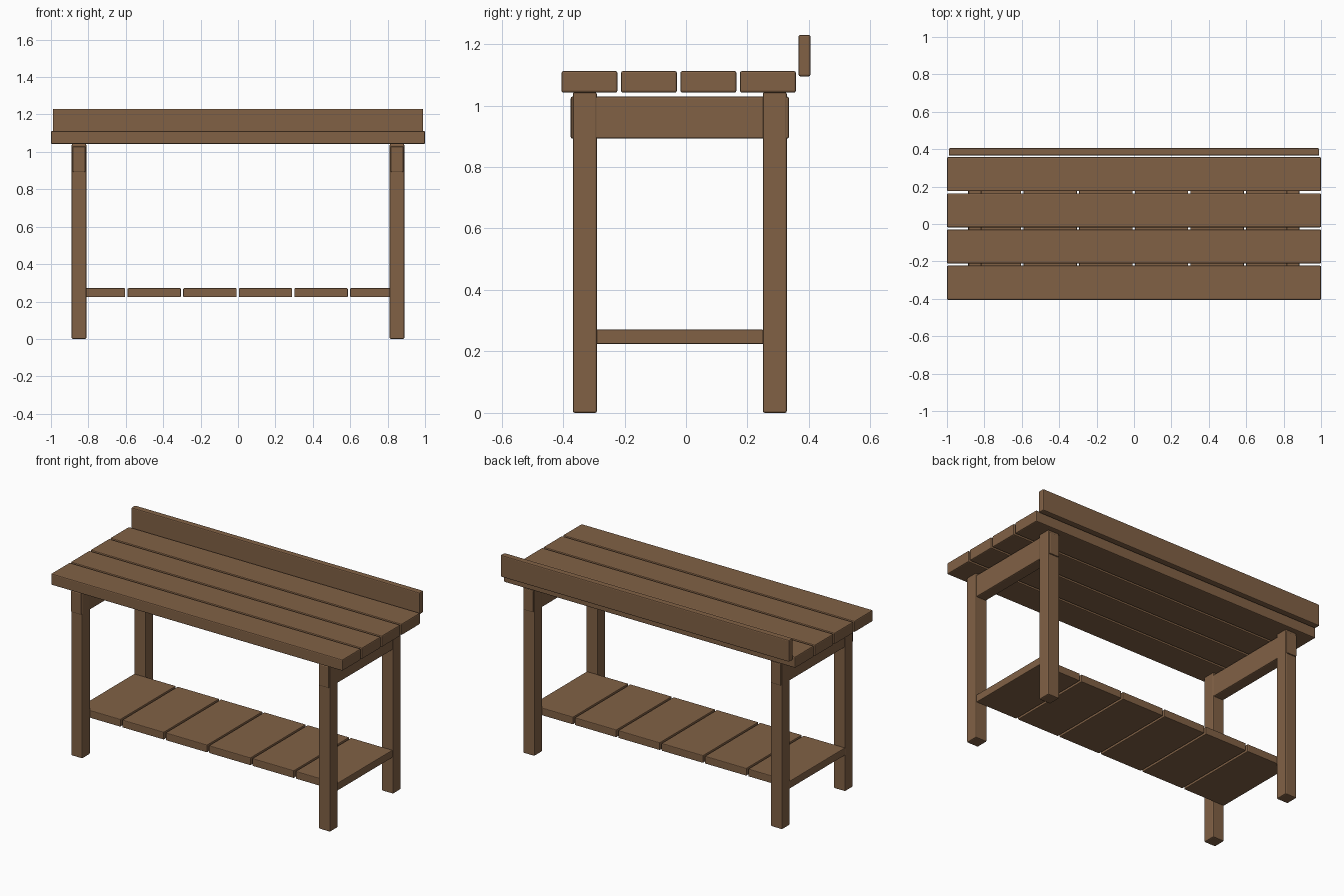
import bpy
import bmesh
from mathutils import Vector

cube = bpy.data.objects.get("Cube")
if cube:
    bpy.data.objects.remove(cube, do_unlink=True)

# One brown wood colour for everything
BROWN = (0.22, 0.12, 0.06, 1)
wood = bpy.data.materials.new("brown_wood")
wood.use_nodes = True
wood.diffuse_color = BROWN
wood.node_tree.nodes["Principled BSDF"].inputs["Base Color"].default_value = BROWN


def board(name, low, high, bevel=0.006):
    """A timber board between two corners, with softened edges."""
    low, high = Vector(low), Vector(high)
    size = high - low
    bm = bmesh.new()
    bmesh.ops.create_cube(bm, size=1)
    bmesh.ops.scale(bm, vec=size, verts=bm.verts)
    mesh = bpy.data.meshes.new(name)
    bm.to_mesh(mesh)
    bm.free()
    mesh.materials.append(wood)
    obj = bpy.data.objects.new(name, mesh)
    obj.location = (low + high) / 2
    bpy.context.collection.objects.link(obj)
    mod = obj.modifiers.new("soft_edges", 'BEVEL')
    mod.width = bevel
    mod.segments = 2
    return obj


# Table top planks
for i in range(4):
    y = -0.405 + i * 0.1935
    board(f"top_plank_{i + 1}", (-1, y, 1.042), (1, y + 0.182, 1.112))

# Raised board along the back
board("back_board", (-0.99, 0.366, 1.095), (0.99, 0.405, 1.23))

# Legs and the rails joining them at each end
for side, x in (("right", -0.85), ("left", 0.85)):
    for end, y in (("front", -0.329), ("back", 0.289)):
        board(f"{end}_{side}_leg", (x - 0.039, y - 0.039, 0),
              (x + 0.039, y + 0.039, 1.043))
    board(f"{side}_rail", (x - 0.035, -0.375, 0.892), (x + 0.035, 0.335, 1.029))

# Lower shelf slats, set crosswise between the front and back legs
for i in range(6):
    x = -0.888 + i * 0.2975
    board(f"shelf_slat_{i + 1}", (x, -0.292, 0.224), (x + 0.285, 0.252, 0.271), 0.004)
